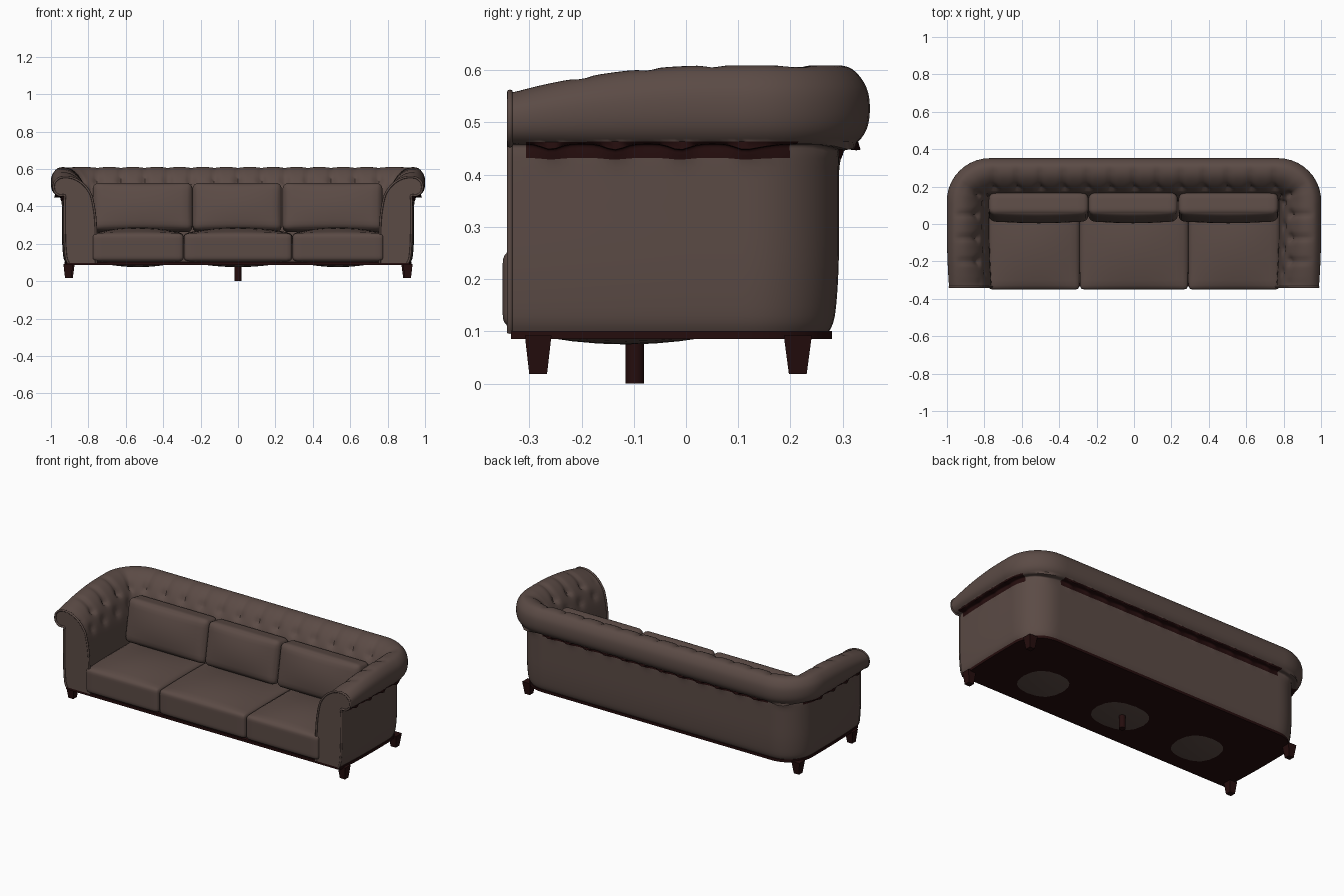
import bpy, bmesh, math
from mathutils import Vector, Matrix

cube = bpy.data.objects.get("Cube")
if cube:
    bpy.data.objects.remove(cube, do_unlink=True)


def material(name, rgb):
    m = bpy.data.materials.new(name)
    m.use_nodes = True
    m.diffuse_color = (*rgb, 1)
    m.node_tree.nodes["Principled BSDF"].inputs["Base Color"].default_value = (*rgb, 1)
    return m


LEATHER = material("brown_leather", (0.105, 0.07, 0.06))
DARK = material("dark_wood", (0.018, 0.004, 0.004))


def finish(name, bm, *mats, angle=40):
    bmesh.ops.recalc_face_normals(bm, faces=bm.faces)
    mesh = bpy.data.meshes.new(name)
    bm.to_mesh(mesh)
    bm.free()
    ob = bpy.data.objects.new(name, mesh)
    bpy.context.collection.objects.link(ob)
    for m in mats:
        mesh.materials.append(m)
    bpy.ops.object.select_all(action="DESELECT")
    ob.select_set(True)
    bpy.context.view_layer.objects.active = ob
    bpy.ops.object.shade_smooth_by_angle(angle=math.radians(angle))
    return ob


def smooth_line(pts, steps):
    """Catmull-Rom curve through the given points."""
    p = [Vector(q) for q in [pts[0], *pts, pts[-1]]]
    out = []
    for a, b, c, d in zip(p, p[1:], p[2:], p[3:]):
        for i in range(steps):
            t = i / steps
            out.append(0.5 * (2 * b + (c - a) * t + (2 * a - 5 * b + 4 * c - d) * t * t
                              + (3 * b - a - 3 * c + d) * t ** 3))
    return out + [p[-1]]


# Path of the outer wall: (position, inward normal, distance from the middle of the back)
WALL_X, BACK_Y, FRONT_Y, R = 0.942, 0.293, -0.335, 0.172


def half_path():
    cx, cy = WALL_X - R, BACK_Y - R
    out = []
    for i in range(1, 49):
        x = cx * i / 48
        out.append((Vector((x, BACK_Y)), Vector((0, -1)), x))
    for i in range(1, 11):
        a = math.pi / 2 * (1 - i / 10)
        n = Vector((math.cos(a), math.sin(a)))
        out.append((Vector((cx, cy)) + R * n, -n, cx + 0.16 * i / 10))
    for i in range(1, 33):
        y = cy + (FRONT_Y - cy) * i / 32
        bow = 0.012 * max(0, -y / 0.335) ** 2
        out.append((Vector((WALL_X - bow, y)), Vector((-1, 0)), cx + 0.16 + cy - y))
    return out


right = half_path()
left = [(Vector((-p.x, p.y)), Vector((-n.x, n.y)), -s) for p, n, s in reversed(right)]
PATH = left + [(Vector((0, BACK_Y)), Vector((0, -1)), 0)] + right

# Cross-section of arms and back: (depth inwards, height), outer foot over the roll to inner foot
PROFILE = smooth_line([
    (0.02, 0.098), (0.008, 0.13), (0.001, 0.22), (0, 0.34), (0, 0.432), (0, 0.458),
    (-0.03, 0.459), (-0.052, 0.485), (-0.059, 0.525), (-0.052, 0.568), (-0.025, 0.602),
    (0.012, 0.609), (0.05, 0.597), (0.088, 0.565), (0.118, 0.52), (0.142, 0.46),
    (0.158, 0.39), (0.168, 0.29), (0.17, 0.098)], 4)


def tuft(d, z, s):
    """Pleats running over the roll into a row of buttons, and a lower staggered row."""
    if d < -0.03 or z < 0.4:
        return 0
    gap, low = 0.125, 0.46
    near = abs((s / gap + 0.5) % 1 - 0.5) * gap
    stagger = abs(s / gap % 1 - 0.5) * gap
    pleat = math.exp(-(near / 0.016) ** 2) * min(1, (d + 0.03) / 0.05) if z > 0.53 else 0
    button = math.exp(-(near ** 2 + (z - 0.54) ** 2) / 0.022 ** 2)
    button2 = math.exp(-(stagger ** 2 + (z - low) ** 2) / 0.025 ** 2)
    return 0.01 * pleat + 0.014 * button + 0.016 * button2


def section(p, n, s):
    """Section at one station; the arms drop in height towards the front."""
    t = min(1, max(0, (p.y - FRONT_Y) / 0.4))
    k = 0.65 + 0.35 * (1 - (1 - t) ** 2)
    pts = []
    for d, z in PROFILE:
        g = tuft(d, z, s) * min(1, t * 5)
        d, z = d - 0.7 * g, z - 0.7 * g
        if z > 0.46:
            z = 0.46 + (z - 0.46) * k
        q = p + n * d
        pts.append(Vector((q.x, q.y, z)))
    return pts


# Arms and back in one sweep
bm = bmesh.new()
rings = [[bm.verts.new(v) for v in section(*st)] for st in PATH]
for a, b in zip(rings, rings[1:]):
    for j in range(len(PROFILE)):
        k = (j + 1) % len(PROFILE)
        f = bm.faces.new((a[j], a[k], b[k], b[j]))
        c = f.calc_center_median()
        d = (PROFILE[j].x + PROFILE[k].x) / 2
        # shaded gap under the roll
        under_roll = d < 0.004 and d > -0.035 and 0.43 < c.z < 0.464
        straight = abs(c.x) < 0.76 or -0.31 < c.y < 0.2
        f.material_index = int(under_roll and straight)
bm.faces.new(rings[0])
bm.faces.new(rings[-1])
finish("arms_and_back", bm, LEATHER, DARK, angle=50)

# Piping around the front panel of each arm
for side, station in (("right", PATH[0]), ("left", PATH[-1])):
    cu = bpy.data.curves.new(side + "_arm_piping", "CURVE")
    cu.dimensions = "3D"
    cu.bevel_depth = 0.006
    cu.bevel_resolution = 2
    sp = cu.splines.new("POLY")
    pts = section(*station)
    sp.points.add(len(pts) - 1)
    for sp_pt, v in zip(sp.points, pts):
        sp_pt.co = (v.x * 0.997, v.y - 0.002, v.z, 1)
    cu.materials.append(LEATHER)
    bpy.context.collection.objects.link(bpy.data.objects.new(side + "_arm_piping", cu))

# Dark base plate following the outer wall
bm = bmesh.new()
outline = [p + n * 0.014 for p, n, s in PATH]
face = bm.faces.new([bm.verts.new((q.x, q.y, 0.085)) for q in outline])
ext = bmesh.ops.extrude_face_region(bm, geom=[face])["geom"]
bmesh.ops.translate(bm, vec=(0, 0, 0.016), verts=[v for v in ext if isinstance(v, bmesh.types.BMVert)])
finish("base_plate", bm, DARK)


def cushion(name, center, half, r, crown, axis, tilt=0):
    """Rounded, stuffed box, crowned along one axis."""
    bm = bmesh.new()
    bmesh.ops.create_cube(bm, size=2)
    bmesh.ops.subdivide_edges(bm, edges=bm.edges[:], cuts=13, use_grid_fill=True)
    half = Vector(half)
    for v in bm.verts:
        u = Vector([math.sin(c * math.pi / 2) for c in v.co])
        q = Vector([a * b for a, b in zip(u, half)])
        core = Vector([max(-h + r, min(h - r, c)) for c, h in zip(q, half)])
        off = q - core
        if off.length > 0:
            q = core + off.normalized() * r
        o = [i for i in range(3) if i != axis]
        swell = (1 - u[o[0]] ** 2) * (1 - u[o[1]] ** 2)
        q[axis] += crown * swell * u[axis]
        q.x *= 1 + 0.012 * (1 - u.y ** 2)
        v.co = q
    bmesh.ops.transform(bm, matrix=Matrix.Translation(center) @ Matrix.Rotation(tilt, 4, "X"),
                        verts=bm.verts)
    return finish(name, bm, LEATHER, angle=60)


# Seat deck and cushions
cushion("seat_deck", (0, -0.07, 0.15), (0.8, 0.25, 0.05), 0.01, 0, 2)
for name, x, w in (("right", -0.535, 0.243), ("middle", 0, 0.288), ("left", 0.535, 0.243)):
    cushion(name + "_seat_cushion", (x, -0.115, 0.181), (w, 0.236, 0.074), 0.022, 0.032, 2)
for name, x, w in (("right", -0.51, 0.264), ("middle", -0.005, 0.236), ("left", 0.505, 0.264)):
    cushion(name + "_back_cushion", (x, 0.09, 0.393), (w, 0.06, 0.128), 0.03, 0.022, 1, -0.17)


def leg(name, x, y, z0, bottom, top, segs):
    bm = bmesh.new()
    depth = 0.092 - z0
    bmesh.ops.create_cone(bm, cap_ends=True, segments=segs, radius1=bottom, radius2=top, depth=depth)
    turn = math.pi / 4 if segs == 4 else 0
    bmesh.ops.transform(bm, verts=bm.verts, matrix=Matrix.Translation((x, y, z0 + depth / 2))
                        @ Matrix.Rotation(turn, 4, "Z"))
    finish(name, bm, DARK)


# Tapered corner legs and the centre support
for side, sx in (("right", -1), ("left", 1)):
    leg("front_" + side + "_leg", sx * 0.908, -0.283, 0.018, 0.024, 0.036, 4)
    leg("back_" + side + "_leg", sx * 0.9, 0.214, 0.018, 0.024, 0.038, 4)
leg("centre_leg", 0, -0.098, 0, 0.018, 0.018, 16)
